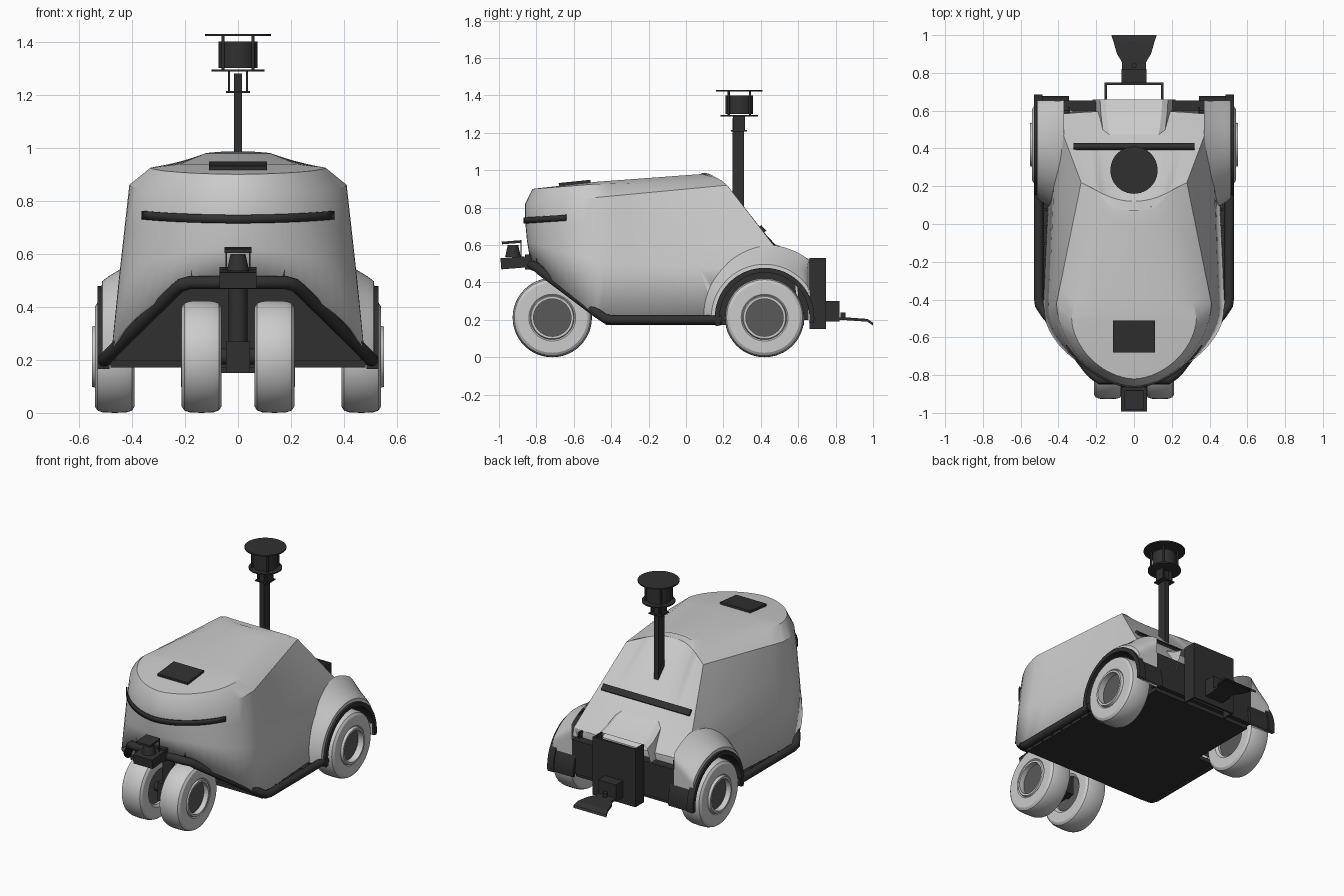
import bpy, bmesh, math
from mathutils import Vector, Matrix

if "Cube" in bpy.data.objects:
    bpy.data.objects.remove(bpy.data.objects["Cube"])


def material(name, v):
    m = bpy.data.materials.new(name)
    m.diffuse_color = (v, v, v, 1)
    m.use_nodes = True
    m.node_tree.nodes["Principled BSDF"].inputs["Base Color"].default_value = m.diffuse_color
    return m


DARK = material("dark", 0.03)
HUB = material("hub_grey", 0.1)


def finish(name, verts, faces, mat=None, smooth=True):
    me = bpy.data.meshes.new(name)
    me.from_pydata([tuple(v) for v in verts], [], faces)
    bm = bmesh.new()
    bm.from_mesh(me)
    bmesh.ops.remove_doubles(bm, verts=bm.verts, dist=1e-5)
    bmesh.ops.recalc_face_normals(bm, faces=bm.faces)
    bm.to_mesh(me)
    bm.free()
    ob = bpy.data.objects.new(name, me)
    bpy.context.collection.objects.link(ob)
    if mat:
        me.materials.append(mat)
    if smooth:
        bpy.ops.object.select_all(action='DESELECT')
        ob.select_set(True)
        bpy.context.view_layer.objects.active = ob
        bpy.ops.object.shade_smooth_by_angle(angle=math.radians(28))
    return ob


def grid(name, rows, mat=None, closed=False):
    """Skin equal-length rows of points."""
    n = len(rows[0])
    f = [(i*n+j, i*n+(j+1) % n, (i+1)*n+(j+1) % n, (i+1)*n+j)
         for i in range(len(rows)-1) for j in range(n if closed else n-1)]
    return finish(name, [p for r in rows for p in r], f, mat)


def prism(name, outline, vec, mat=None):
    n, v = len(outline), Vector(vec)
    pts = [Vector(p) for p in outline]
    f = [tuple(range(n)), tuple(range(2*n-1, n-1, -1))]
    f += [(i, (i+1) % n, n+(i+1) % n, n+i) for i in range(n)]
    return finish(name, pts+[p+v for p in pts], f, mat, False)


def box(name, x, y, z, mat=DARK, tilt=0):
    c = Vector(((x[0]+x[1])/2, (y[0]+y[1])/2, (z[0]+z[1])/2))
    o = prism(name, [(x[0], y[0], z[0]), (x[1], y[0], z[0]), (x[1], y[1], z[0]), (x[0], y[1], z[0])],
              (0, 0, z[1]-z[0]), mat)
    o.data.transform(Matrix.Translation(c) @ Matrix.Rotation(tilt, 4, 'X') @ Matrix.Translation(-c))
    return o


def lathe(name, profile, centre, axis='Z', mat=None, n=48):
    """profile of (radius, height along axis)"""
    rows = []
    for r, h in profile:
        ring = []
        for k in range(n):
            a = 2*math.pi*k/n
            p = (r*math.cos(a), r*math.sin(a), h) if axis == 'Z' else (h, r*math.cos(a), r*math.sin(a))
            ring.append(Vector(centre)+Vector(p))
        rows.append(ring)
    return grid(name, rows, mat, True)


def cyl(name, r, h0, h1, centre, axis='Z', mat=DARK, r2=None):
    return lathe(name, [(0, h0), (r, h0), (r2 or r, h1), (0, h1)], centre, axis, mat)


# ---- body shell: stacked outlines with rounded nose, straight sides, curved rear
def half_ring(yf, yc, w, w2, yr, yrc, zf, zc, zr, zrc):
    pts, e = [], 2/1.8
    for k in range(15):
        a = math.pi/2*k/14
        y = yc-(yc-yf)*max(math.cos(a), 0)**e
        pts.append(Vector((w*math.sin(a)**e, y, zf+(zc-zf)*(y-yf)/(yc-yf))))
    a, b = pts[-1].copy(), Vector((w2, yr, zr))
    pts += [a.lerp(b, k/8) for k in range(1, 9)]
    for k in range(7, -1, -1):
        t = k/8
        pts.append(Vector((w2*t, yrc+(yr-yrc)*t*t, zrc+(zr-zrc)*t*t)))
    return pts


def flip(p):
    return Vector((-p[0], p[1], p[2]))


RINGS = [(-.83, -.45, .48, .43, .61, .61, .50, .20, .22, .22),
         (-.85, -.44, .45, .41, .58, .60, .62, .50, .46, .46),
         (-.86, -.43, .43, .37, .46, .48, .73, .68, .61, .60),
         (-.86, -.42, .41, .28, .22, .13, .82, .86, .92, .975),
         (-.82, -.50, .33, .22, .19, .12, .90, .925, .945, .983),
         (-.78, -.48, .22, .12, .09, .07, .905, .938, .98, .987)]
halves = [half_ring(*r) for r in RINGS]
rows = [h+[flip(p) for p in h[-2:0:-1]] for h in halves]
n, m = len(rows[0]), len(halves[0])
faces = [(i*n+j, i*n+(j+1) % n, (i+1)*n+(j+1) % n, (i+1)*n+j) for i in range(5) for j in range(n)]
top = 5*n
for j in range(m-1):
    q = [top+j, top+j+1, top+(n-j-1) % n, top+(n-j) % n]
    faces.append(tuple(dict.fromkeys(q)))
body = finish("body_shell", [p for r in rows for p in r], faces)
sol = body.modifiers.new("thickness", 'SOLIDIFY')
sol.thickness = 0.01
sol.offset = -1
WY, WZ = .42, .212
for s in (-1, 1):
    c = cyl("wheel_well_cutter", .255, -.13, .13, (s*.48, WY, WZ), 'X')
    c.hide_render = True
    c.hide_set(True)
    b = body.modifiers.new("wheel_well", 'BOOLEAN')
    b.operation, b.object, b.solver = 'DIFFERENCE', c, 'EXACT'

# rear hump above the hitch
rows = []
for y, w, z in ((.42, .15, .63), (.5, .165, .595), (.58, .175, .55), (.66, .18, .525)):
    rows.append([(-w-.04, y, .36), (-w, y, z-.02), (-w+.03, y, z), (w-.03, y, z), (w, y, z-.02), (w+.04, y, .36)])
grid("rear_hump", rows)

# windows, light strips and roof panel
band = [p for p in half_ring(-.868, -.425, .437, .37, .46, .48, .715, .745, .61, .6)[:14] if p.x < .375]
band = [flip(p) for p in band[:0:-1]]+band
grid("front_strip", [[p+Vector((0, 0, d)) for p in band] for d in (0, .032)], DARK).modifiers.new(
    "thickness", 'SOLIDIFY').thickness = .008
box("rear_strip", (-.32, .32), (.39, .43), (.678, .694), tilt=-.83)
box("roof_panel", (-.11, .11), (-.68, -.51), (.922, .94), tilt=.1)


# ---- rear fenders
def arc_strip(name, s, profile, a0, a1, mat=None, ymax=9):
    rows = []
    for k in range(41):
        a = math.radians(a0+(a1-a0)*k/40)
        rows.append([(s*x, min(WY+r*math.cos(a), ymax), WZ+r*math.sin(a)) for x, r in profile])
    return grid(name, rows, mat)


def wheel(name, x, y, s, hub_out):
    h = .075
    lathe(name+"_tyre", [(.11, -h+.012), (.125, -h), (.188, -h), (.203, -h+.01), (.21, -h+.03), (.212, 0),
                         (.21, h-.03), (.203, h-.01), (.188, h), (.125, h), (.11, h-.012), (.11, -h+.012)],
          (x, y, WZ), 'X')
    cyl(name+"_hub", .11, -.05, .045, (x, y, WZ), 'X', HUB)
    lathe(name+"_rim", [(.1, 0), (.1, s*hub_out), (.113, s*hub_out), (.12, s*(h-.01))], (x, y, WZ), 'X')


for s in (-1, 1):
    arc_strip("fender", s, [(.515, .262), (.512, .285), (.49, .302), (.44, .332), (.37, .39)], -5, 185, None, .655)
    arc_strip("fender_trim", s, [(.485, .24), (.53, .24), (.53, .266), (.485, .266), (.485, .24)], -6, 190, DARK)
    arc_strip("mud_guard", s, [(.345, .24), (.53, .24), (.53, .258), (.345, .258), (.345, .24)], -6, 55, DARK)
    arc_strip("well_liner", s, [(.345, .252), (.49, .252)], 0, 180, DARK)
    box("well_wall", (s*.345-.005, s*.345+.005), (.17, .62), (.18, .46))
    wheel("rear_wheel", s*.465, WY, s, .086)
    wheel("front_wheel", s*.1375, -.715, s, .078)
    box("front_lug", (s*.16-.018, s*.16+.018), (-.8, -.77), (.5, .54))

# ---- chassis
prism("floor_plate", [(-.48, -.43, .172), (.48, -.43, .172), (.48, .17, .172), (.36, .17, .172), (.36, .63, .172),
                      (-.36, .63, .172), (-.36, .17, .172), (-.48, .17, .172)], (0, 0, .025), DARK)
prism("front_bulkhead", [(-.465, -.41, .18), (.465, -.41, .18), (.43, -.41, .55), (-.43, -.41, .55)],
      (0, .02, 0), DARK)
box("rear_beam", (-.37, .37), (.6, .655), (.2, .42))

# tubular bumper and side rail
half = [(.505, .19, .2), (.505, -.39, .2), (.5, -.43, .205), (.47, -.475, .235), (.24, -.775, .46),
        (.215, -.8, .482), (.18, -.825, .492)]
cu = bpy.data.curves.new("bumper_tube", 'CURVE')
cu.dimensions, cu.bevel_depth, cu.bevel_resolution, cu.use_fill_caps = '3D', .025, 4, True
path = half+[flip(p) for p in half[::-1]]
sp = cu.splines.new('POLY')
sp.points.add(len(path)-1)
for p, q in zip(sp.points, path):
    p.co = (*q, 1)
sp.use_smooth = True
cu.materials.append(DARK)
bpy.context.collection.objects.link(bpy.data.objects.new("bumper_tube", cu))
for s in (-1, 1):
    for k in range(7):
        y = -.38+k*.09
        box("rail_bracket", (min(s*.46, s*.5), max(s*.46, s*.5)), (y, y+.012), (.18, .21))

# front caster
cyl("caster_column", .036, .25, .5, (0, -.72, 0))
cyl("caster_axle", .03, -.09, .09, (0, -.715, WZ), 'X')
box("caster_fork", (-.045, .045), (-.77, -.62), (.15, .27))
box("caster_mount", (-.07, .07), (-.86, -.66), (.47, .55))

# front sensor
box("sensor_base", (-.07, .07), (-.99, -.86), (.475, .535), tilt=.08)
cyl("sensor_turret", .042, .535, .6, (0, -.925, 0), r2=.028)
box("sensor_cap", (-.05, .05), (-.985, -.88), (.608, .622), tilt=.08)
for s in (-1, 1):
    box("sensor_guard", (s*.045-.003, s*.045+.003), (-.886, -.88), (.53, .62))

# ---- mast and scanner
MY = .285
prism("mast", [(-.016, .248, .84), (-.016, .31, .77), (-.016, .31, 1.28), (-.016, .248, 1.28)], (.032, 0, 0), DARK)
box("mast_plate", (-.045, .045), (.24, .325), (1.207, 1.214))
for s in (-1, 1):
    box("mast_flange", (s*.034-.004, s*.034+.004), (.25, .315), (1.21, 1.29))
cyl("scanner_base", .1, 1.288, 1.296, (0, MY, 0))
cyl("scanner_drum", .073, 1.3, 1.4, (0, MY, 0))
cyl("scanner_lid", .125, 1.421, 1.429, (0, MY, 0))
for k in range(4):
    a = math.pi/4+k*math.pi/2
    cyl("scanner_post", .006, 1.29, 1.425, (.08*math.cos(a), MY+.08*math.sin(a), 0))

# ---- rear hitch
box("hitch_plate", (-.155, .155), (.735, .748), (.15, .53))
for s in (-1, 1):
    box("hitch_flange", (s*.15-.006, s*.15+.006), (.66, .748), (.15, .53))
box("hitch_block", (-.065, .065), (.745, .82), (.19, .3))
rows = [[(-w, y, z), (w, y, z), (w, y, z-.015), (-w, y, z-.015)]
        for y, w, z in ((.74, .06, .215), (.86, .065, .213), (.9, .09, .21), (.97, .11, .205), (1, .12, .185))]
grid("tow_plate", rows, DARK, True)
cyl("tow_pin", .014, .2, .24, (0, .84, 0))
